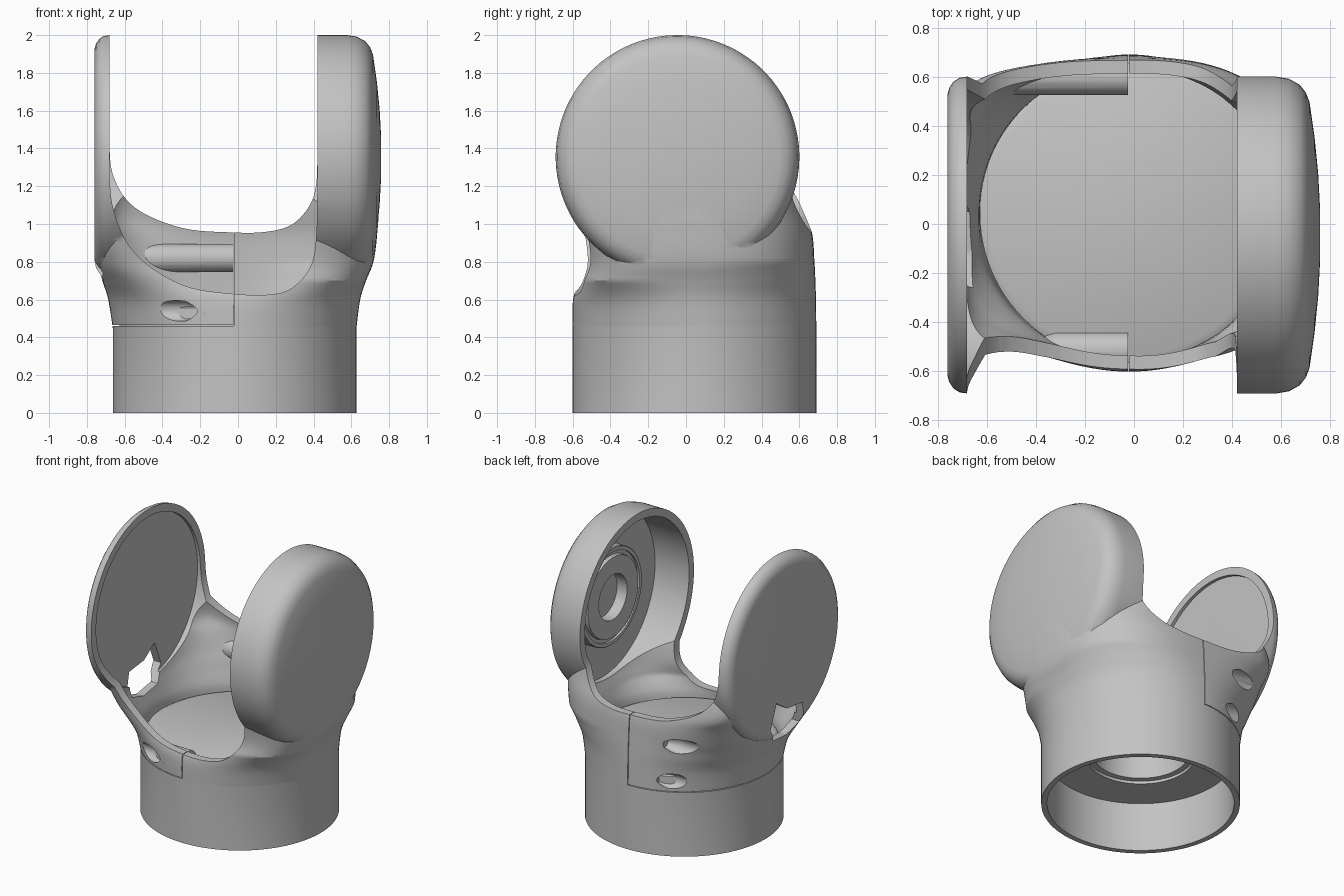
import bpy, bmesh, math

if "Cube" in bpy.data.objects:
    bpy.data.objects.remove(bpy.data.objects["Cube"], do_unlink=True)

grey = bpy.data.materials.new("light_grey")
grey.use_nodes = True
COLOUR = (0.55, 0.55, 0.55, 1)
grey.diffuse_color = COLOUR
grey.node_tree.nodes["Principled BSDF"].inputs["Base Color"].default_value = COLOUR

AXIS_Y, AXIS_Z = -0.045, 1.355      # joint disc centre
BASE_X, BASE_Y = -0.018, 0.045      # base tube centre


def make(name, bm):
    bmesh.ops.recalc_face_normals(bm, faces=bm.faces)
    me = bpy.data.meshes.new(name)
    bm.to_mesh(me)
    bm.free()
    me.materials.append(grey)
    ob = bpy.data.objects.new(name, me)
    bpy.context.collection.objects.link(ob)
    return ob


def loft(name, rings):
    """Skin closed rings of equal size and cap both ends."""
    bm = bmesh.new()
    rows = [[bm.verts.new(p) for p in r] for r in rings]
    n = len(rows[0])
    for a, b in zip(rows, rows[1:]):
        for i in range(n):
            j = (i + 1) % n
            bm.faces.new((a[i], a[j], b[j], b[i]))
    bm.faces.new(rows[0])
    bm.faces.new(rows[-1])
    return make(name, bm)


def lathe_x(name, profile, y=AXIS_Y, z=AXIS_Z, n=96):
    """Turn (x, radius) pairs about an axis parallel to x."""
    ang = [2 * math.pi * (i + 0.5) / n for i in range(n)]
    return loft(name, [[(x, y + r * math.cos(a), z + r * math.sin(a)) for a in ang]
                       for x, r in profile])


def lathe_z(name, profile, n=96):
    ang = [2 * math.pi * i / n for i in range(n)]
    return loft(name, [[(BASE_X + r * math.cos(a), BASE_Y + r * math.sin(a), z) for a in ang]
                       for r, z in profile])


def box(name, lo, hi):
    x0, y0, z0 = lo
    x1, y1, z1 = hi
    return loft(name, [[(x0, y0, z), (x1, y0, z), (x1, y1, z), (x0, y1, z)] for z in (z0, z1)])


def smooth(points, steps=6):
    """Catmull-Rom through points of any dimension."""
    p = [points[0]] + list(points) + [points[-1]]
    out = []
    for a, b, c, d in zip(p, p[1:], p[2:], p[3:]):
        for s in range(steps):
            t = s / steps
            out.append([0.5 * (2 * q + (r - o) * t + (2 * o - 5 * q + 4 * r - w) * t * t
                               + (3 * q - o - 3 * r + w) * t ** 3)
                        for o, q, r, w in zip(a, b, c, d)])
    return out + [list(points[-1])]


def boolean(ob, cutter, op="DIFFERENCE", keep=False):
    mod = ob.modifiers.new("cut", "BOOLEAN")
    mod.operation, mod.object, mod.solver = op, cutter, "EXACT"
    bpy.context.view_layer.objects.active = ob
    bpy.ops.object.modifier_apply(modifier=mod.name)
    if not keep:
        bpy.data.objects.remove(cutter, do_unlink=True)


# Neck sections: z, centre x, half width, front y, back y, front and back squareness
NECK = smooth([(0.45, BASE_X, 0.645, -0.6, 0.69, 2.0, 2.0),
               (0.6, -0.02, 0.667, -0.598, 0.688, 2.2, 2.1),
               (0.7, -0.02, 0.698, -0.565, 0.685, 3.0, 2.3),
               (0.8, -0.015, 0.732, -0.54, 0.68, 4.5, 2.6),
               (0.95, -0.01, 0.747, -0.56, 0.668, 6.5, 3.6),
               (1.1, -0.008, 0.748, -0.62, 0.625, 6.0, 6.0),
               (1.36, -0.02, 0.71, -0.675, 0.585, 4.0, 4.0)])


def neck(name, wall, base_wall, bottom):
    """The thin arm side (-x) is squarer than the thick arm side."""
    rings, n = [], 120
    for z, cx, a, front, back, ef, eb in [[bottom] + NECK[0][1:]] + NECK:
        w = base_wall + (wall - base_wall) * min(1, max(0, (z - 0.45) / 0.15))
        cy = BASE_Y + (AXIS_Y - BASE_Y) * min(1, max(0, (z - 0.45) / 0.9))
        ring = []
        for i in range(n):
            t = 2 * math.pi * i / n
            c, s = math.cos(t), math.sin(t)
            e, b, cap = (eb, back - cy, 2.6) if s > 0 else (ef, cy - front, 3.0)
            if c > 0:
                e = min(e, cap)
            ring.append((cx + (a - w) * math.copysign(abs(c) ** (2 / e), c),
                         cy + (b - w) * math.copysign(abs(s) ** (2 / e), s), z))
        rings.append(ring)
    return loft(name, rings)


# Outer form: joint disc blended with the neck and base tube
outer = lathe_x("outer_form", [(-0.76, 0.57), (-0.752, 0.6), (-0.735, 0.625), (-0.71, 0.641),
                               (-0.68, 0.645), (0.58, 0.645), (0.63, 0.637), (0.675, 0.612),
                               (0.7, 0.58), (0.715, 0.54), (0.735, 0.4), (0.75, 0.25),
                               (0.758, 0.1)])
boolean(outer, neck("neck", 0, 0, 0.0), "UNION")

# Hollow it out
shell = outer.copy()
shell.data = outer.data.copy()
bpy.context.collection.objects.link(shell)
boolean(shell, lathe_x("disc_cavity", [(-0.702, 0.59), (0.69, 0.59)]))
boolean(shell, neck("neck_cavity", 0.055, 0.038, -0.2))

# U-shaped opening between the arms, lower in front than behind
FRONT = [(-0.68, 1.4), (-0.665, 1.1), (-0.55, 0.85), (-0.3, 0.68), (-0.02, 0.63),
         (0.2, 0.63), (0.31, 0.68), (0.39, 0.79), (0.415, 0.95), (0.42, 1.2)]
BACK = [(-0.68, 1.5), (-0.665, 1.27), (-0.55, 1.09), (-0.3, 0.98), (-0.02, 0.955),
        (0.16, 0.96), (0.29, 1.0), (0.38, 1.1), (0.415, 1.22), (0.42, 1.4)]
for pts, y0, y1 in ((FRONT, -1, 0.003), (BACK, -0.003, 1)):
    prof = [(-0.68, 2.3)] + smooth(pts) + [(0.42, 2.3)]
    boolean(shell, loft("opening", [[(x, y, z) for x, z in prof] for y in (y0, y1)]))

# Screw bosses inside the cover, then their holes: boss y, hole y, z, boss end, hole end
SCREWS = [(-0.515, -0.54, 0.54, -0.38, -0.2), (0.6, 0.635, 0.81, -0.58, -0.28),
          (0.6, 0.625, 0.54, -0.5, -0.22)]
for y, _, z, x0, _ in SCREWS:
    boss = lathe_x("boss", [(x0, 0.03), (x0 + 0.02, 0.06), (x0 + 0.06, 0.075), (-0.021, 0.075)],
                   y, z + 0.01, 32)
    boolean(boss, outer, "INTERSECT", keep=True)
    boolean(shell, boss, "UNION")
for _, y, z, _, x1 in SCREWS:
    boolean(shell, lathe_x("screw_hole", [(-1, 0.055), (x1 - 0.08, 0.055), (x1, 0.03)], y, z, 32))

# Cable window low in the thin arm
WINDOW = [(-0.26, 0.74), (-0.23, 0.9), (-0.06, 0.92), (0.06, 1.0), (0.13, 0.83), (0.05, 0.72),
          (-0.12, 0.7)]
boolean(shell, loft("window", [[(x, y, z) for y, z in WINDOW] for x in (-1, -0.6)]))
bpy.data.objects.remove(outer, do_unlink=True)

# Split into main body and thin cover with a fine seam
cover = shell.copy()
cover.data = shell.data.copy()
bpy.context.collection.objects.link(cover)
shell.name, cover.name = "main_body", "side_cover"
boolean(shell, box("split", (-1.2, -1.2, 0.46), (-0.02, 1.2, 3)))
boolean(cover, box("split", (-1.2, -1.2, 0.465), (-0.025, 1.2, 3)), "INTERSECT")

# Inner floor with a stepped recess underneath
floor = lathe_z("inner_floor", [(0.61, 0.35), (0.61, 0.555), (0.58, 0.57)])
boolean(floor, lathe_z("recess", [(0.35, 0.3), (0.35, 0.37), (0.31, 0.37), (0.31, 0.54)]))

# Bearing inside the thick arm
bearing = lathe_x("bearing", [(0.72, 0.345), (0.625, 0.345), (0.62, 0.34), (0.62, 0.315),
                              (0.635, 0.315), (0.635, 0.29), (0.61, 0.285), (0.61, 0.16),
                              (0.71, 0.16)])

for ob in (shell, cover, floor, bearing):
    bpy.ops.object.select_all(action="DESELECT")
    ob.select_set(True)
    bpy.context.view_layer.objects.active = ob
    bpy.ops.object.shade_smooth_by_angle(angle=math.radians(30))
